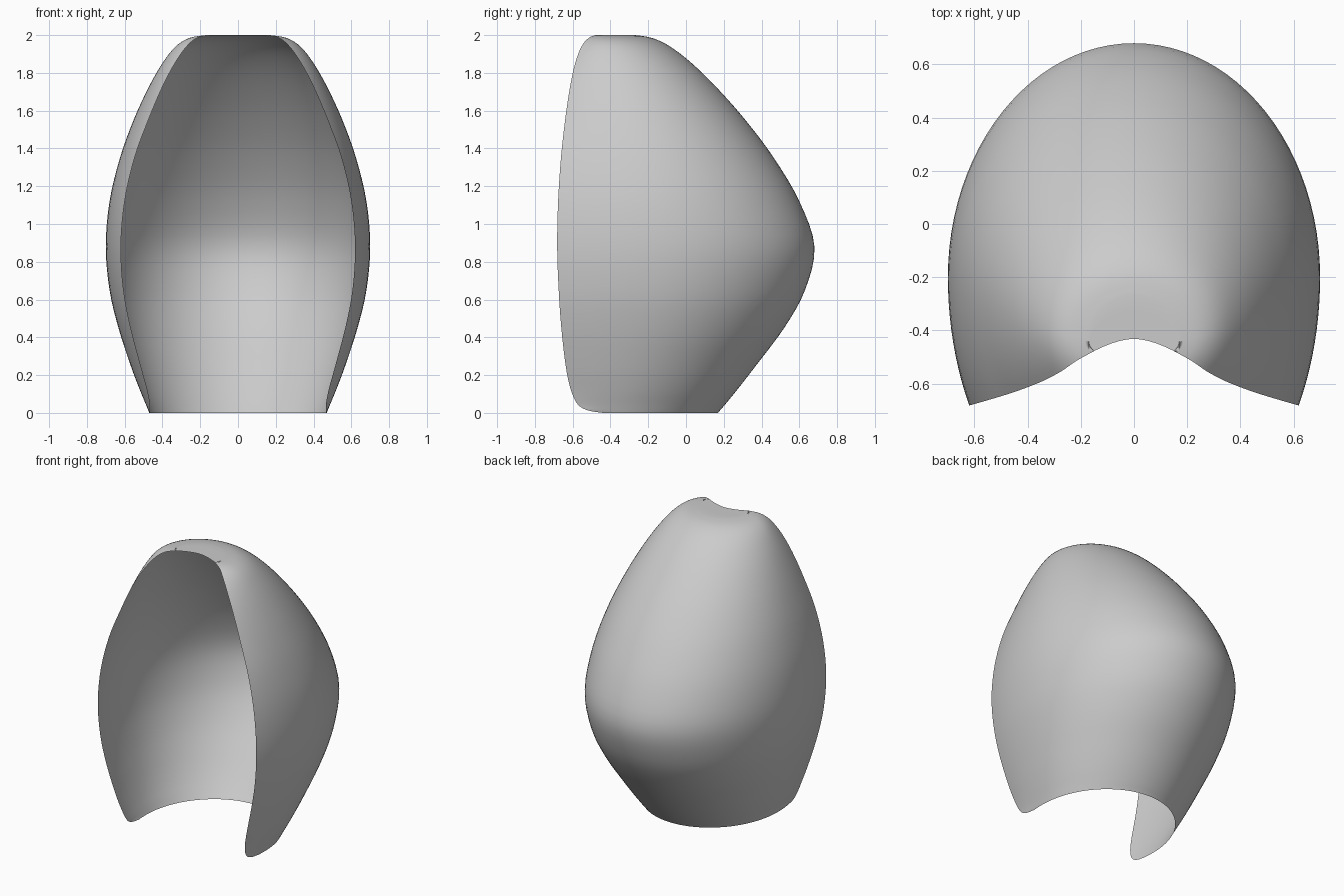
import bpy, bmesh, math

if "Cube" in bpy.data.objects:
    bpy.data.objects.remove(bpy.data.objects["Cube"])

# Horizontal sections: height, back y, widest y, half width, edge x, edge y
ROWS = [
    (0.00, 0.17, -0.36, 0.470, 0.467, -0.440),
    (0.015, 0.182, -0.355, 0.476, 0.466, -0.525),
    (0.05, 0.212, -0.345, 0.490, 0.466, -0.577),
    (0.13, 0.277, -0.32, 0.523, 0.482, -0.612),
    (0.25, 0.37, -0.29, 0.568, 0.515, -0.637),
    (0.45, 0.52, -0.24, 0.633, 0.568, -0.660),
    (0.65, 0.63, -0.21, 0.680, 0.606, -0.674),
    (0.88, 0.68, -0.20, 0.700, 0.620, -0.682),
    (1.12, 0.60, -0.22, 0.680, 0.600, -0.677),
    (1.35, 0.465, -0.25, 0.625, 0.548, -0.662),
    (1.55, 0.315, -0.29, 0.553, 0.475, -0.640),
    (1.72, 0.165, -0.33, 0.475, 0.403, -0.615),
    (1.85, 0.032, -0.37, 0.401, 0.335, -0.587),
    (1.94, -0.085, -0.40, 0.330, 0.272, -0.553),
    (1.985, -0.180, -0.42, 0.257, 0.217, -0.515),
    (2.00, -0.270, -0.44, 0.170, 0.150, -0.478),
]
SUB, NB, NF = 4, 24, 10


def spline(i, t):
    p = [ROWS[min(max(k, 0), len(ROWS) - 1)] for k in range(i - 1, i + 3)]
    return [0.5 * (2*b + (c - a)*t + (2*a - 5*b + 4*c - d)*t*t
                   + (3*b - a - 3*c + d)*t**3) for a, b, c, d in zip(*p)]


def section(z, back, mid, half, ex, ey):
    # right side from front edge to back, then mirrored to the left
    end = math.acos(min(ex / half, 0.9999))
    depth = (mid - ey) / math.sin(end)
    right = []
    for k in range(NF):
        a = end * (1 - k / NF)
        right.append((half * math.cos(a), mid - depth * math.sin(a), z))
    for k in range(NB + 1):
        a = math.pi / 2 * k / NB
        right.append((half * math.cos(a), mid + (back - mid) * math.sin(a), z))
    return right + [(-x, y, h) for x, y, h in reversed(right[:-1])]


# Cupped shell
rings = [section(*spline(i, s / SUB)) for i in range(len(ROWS) - 1) for s in range(SUB)]
rings.append(section(*ROWS[-1]))

# Flat top out to the concave front lip
top = rings[-1]
for f in (0.33, 0.66, 1.0):
    ring = []
    for x, y, z in top:
        lip = -0.432 - 0.046 * min(abs(x) / 0.15, 1.0) ** 1.7
        ring.append((x, y + (min(lip, y) - y) * f, z))
    rings.append(ring)

bm = bmesh.new()
grid = [[bm.verts.new(p) for p in r] for r in rings]
for lo, hi in zip(grid, grid[1:]):
    for k in range(len(lo) - 1):
        bm.faces.new((lo[k], lo[k + 1], hi[k + 1], hi[k]))
bmesh.ops.remove_doubles(bm, verts=bm.verts, dist=0.0005)
for f in bm.faces:
    f.smooth = True
mesh = bpy.data.meshes.new("cupped_shell")
bm.to_mesh(mesh)
bm.free()
shell = bpy.data.objects.new("cupped_shell", mesh)
bpy.context.collection.objects.link(shell)
